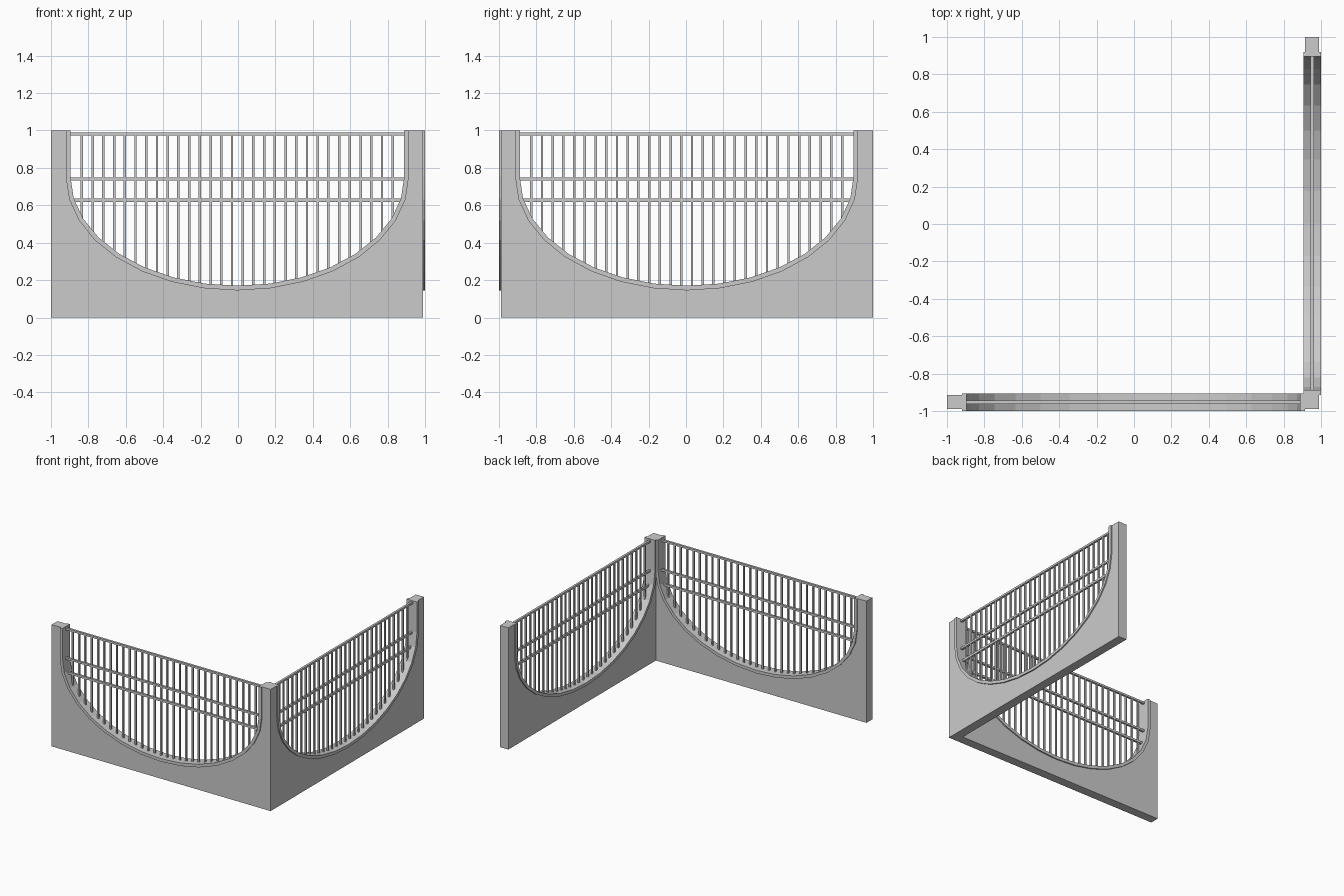
import bpy, bmesh, math

if "Cube" in bpy.data.objects:
    bpy.data.objects.remove(bpy.data.objects["Cube"])

MID = 0.9525          # distance of each wall's centre plane from the origin
CX = -0.0035          # centre of the arched opening along the wall
SPRING = 0.75         # height where the arch curve starts
HALF_WALL, HALF_TRIM = 0.0375, 0.0475


def place_front(u, v, z):
    return (u, -MID + v, z)


def place_right(u, v, z):
    return (MID - v, -u, z)


def add_prism(bm, pts, half, place, mitre=False):
    """Extrude a (u, z) outline across the wall thickness."""
    rings = []
    for v in (-half, half):
        ring = []
        for u, z in pts:
            if mitre and u > 0.94:      # corner end is cut at 45 degrees
                u = MID - v
            ring.append(bm.verts.new(place(u, v, z)))
        rings.append(ring)
    a, b = rings
    n = len(pts)
    bm.faces.new(a)
    bm.faces.new(b[::-1])
    for i in range(n):
        j = (i + 1) % n
        bm.faces.new((a[i], b[i], b[j], a[j]))


def add_box(bm, u0, u1, z0, z1, half, place):
    add_prism(bm, [(u0, z0), (u1, z0), (u1, z1), (u0, z1)], half, place)


def finish(bm, name):
    bmesh.ops.recalc_face_normals(bm, faces=bm.faces)
    mesh = bpy.data.meshes.new(name)
    bm.to_mesh(mesh)
    bm.free()
    bpy.context.collection.objects.link(bpy.data.objects.new(name, mesh))


def arch(a, b, top=1.0, n=16):
    """U-shaped line from left top, down the half ellipse, to right top."""
    pts = [(CX - a, top)]
    for i in range(n + 1):
        t = math.pi * i / n
        pts.append((CX - a * math.cos(t), SPRING - b * math.sin(t)))
    return pts + [(CX + a, top)]


outer = arch(0.9165, 0.605)
inner = arch(0.892, 0.58)

for side, place in (("front", place_front), ("right", place_right)):
    # solid wall with the arched cut-out
    bm = bmesh.new()
    add_prism(bm, outer + [(0.99, 1), (0.99, 0), (-1, 0), (-1, 1)],
              HALF_WALL, place, mitre=True)
    finish(bm, side + "_wall")

    # raised trim following the arch
    bm = bmesh.new()
    add_prism(bm, outer + inner[::-1], HALF_TRIM, place)
    finish(bm, side + "_arch_trim")

    # horizontal rails
    bm = bmesh.new()
    for z, h in ((0.982, 0.008), (0.74, 0.008), (0.626, 0.009)):
        add_box(bm, CX - 0.899, CX + 0.899, z - h, z + h, 0.009, place)
    finish(bm, side + "_rails")

    # vertical bars standing on the arch
    bm = bmesh.new()
    for i in range(30):
        u = CX + (i - 14.5) * 0.0573
        foot = SPRING - 0.59 * math.sqrt(1 - ((u - CX) / 0.9) ** 2)
        add_box(bm, u - 0.0065, u + 0.0065, foot, 0.98, 0.0065, place)
    finish(bm, side + "_bars")
